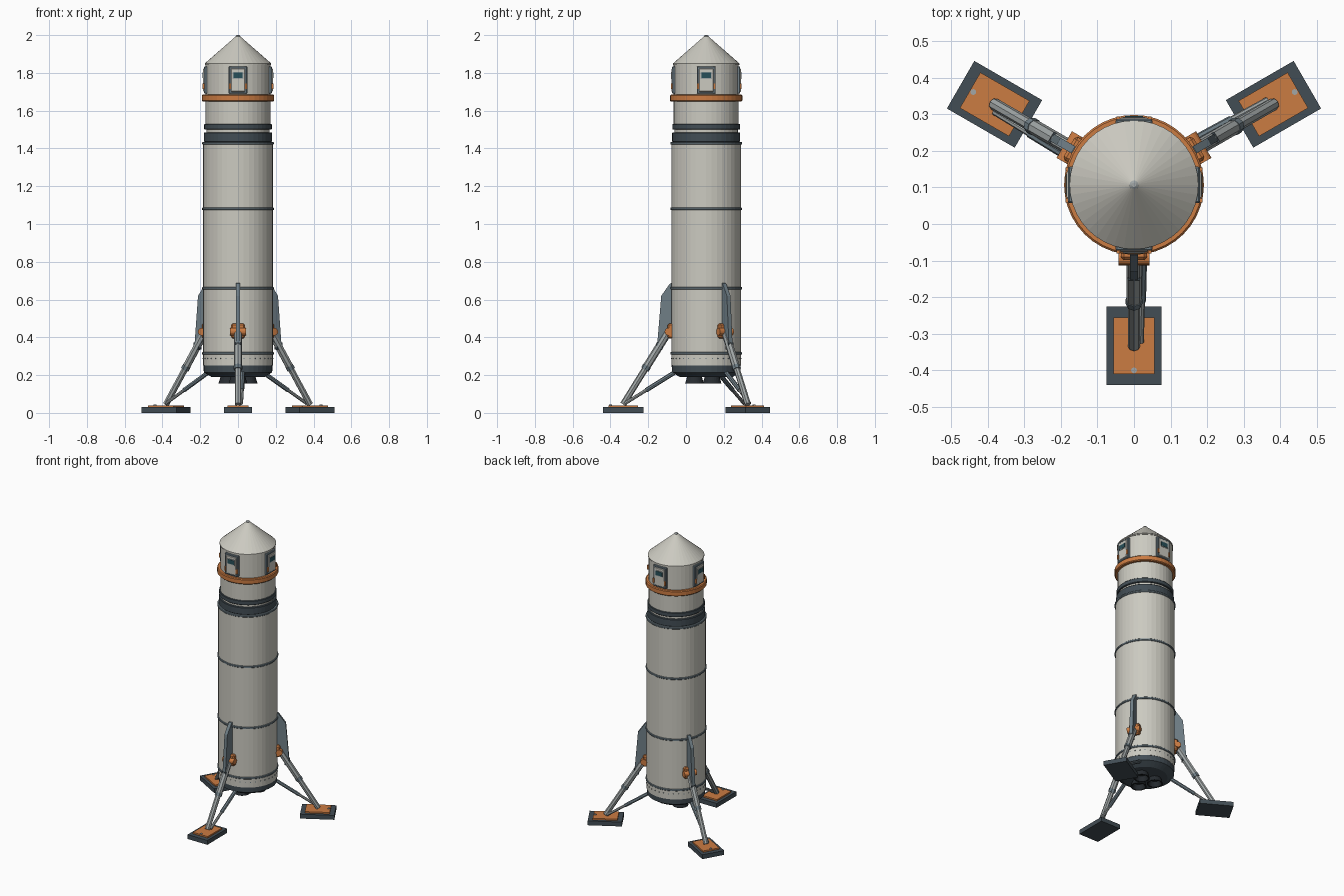
import bpy, bmesh, math
from mathutils import Vector, Matrix

if "Cube" in bpy.data.objects:
    bpy.data.objects.remove(bpy.data.objects["Cube"])

CY = 0.107          # hull axis sits behind the origin, because of the tripod stance
SEG = 40


def mat(name, c):
    m = bpy.data.materials.new(name)
    m.diffuse_color = (*c, 1)
    m.use_nodes = True
    m.node_tree.nodes["Principled BSDF"].inputs["Base Color"].default_value = m.diffuse_color
    return m


WHITE = mat("hull_white", (0.60, 0.59, 0.53))
DARK = mat("dark_slate", (0.055, 0.075, 0.09))
STEEL = mat("steel", (0.16, 0.21, 0.24))
LIGHT = mat("light_metal", (0.36, 0.39, 0.39))
ORANGE = mat("orange", (0.60, 0.20, 0.055))
BLACK = mat("engine_black", (0.02, 0.025, 0.03))
GLASS = mat("window_glass", (0.02, 0.08, 0.10))


def finish(name, bm, m, angle=0.0):
    """Local frame: x radial, y tangential, z up; turned about the hull axis."""
    bmesh.ops.recalc_face_normals(bm, faces=bm.faces)
    bm.transform(Matrix.Translation((0, CY, 0)) @ Matrix.Rotation(angle, 4, 'Z'))
    me = bpy.data.meshes.new(name)
    bm.to_mesh(me)
    bm.free()
    me.materials.append(m)
    ob = bpy.data.objects.new(name, me)
    bpy.context.collection.objects.link(ob)
    return ob


def lathe(name, prof, m, seg=SEG, off=(0, 0), angle=0.0):
    bm = bmesh.new()
    rings = []
    for r, z in prof:
        rings.append([bm.verts.new((off[0] + r * math.cos(2 * math.pi * i / seg),
                                    off[1] + r * math.sin(2 * math.pi * i / seg), z))
                      for i in range(seg)])
    for a, b in zip(rings, rings[1:]):
        for i in range(seg):
            j = (i + 1) % seg
            bm.faces.new((a[i], a[j], b[j], b[i]))
    bm.faces.new(rings[0])
    bm.faces.new(rings[-1])
    return finish(name, bm, m, angle)


def box(name, r0, r1, t0, t1, z0, z1, m, angle, bevel=0.0):
    bm = bmesh.new()
    bmesh.ops.create_cube(bm, size=1, matrix=Matrix.Translation(
        ((r0 + r1) / 2, (t0 + t1) / 2, (z0 + z1) / 2)) @ Matrix.Diagonal((r1 - r0, t1 - t0, z1 - z0, 1)))
    if bevel:
        bmesh.ops.bevel(bm, geom=bm.edges[:], offset=bevel, segments=1, affect='EDGES')
    return finish(name, bm, m, angle)


def rod(name, p, q, rad, m, angle, seg=8):
    p, q = Vector(p), Vector(q)
    d = q - p
    bm = bmesh.new()
    bmesh.ops.create_cone(bm, cap_ends=True, segments=seg, radius1=rad, radius2=rad, depth=d.length,
                          matrix=Matrix.Translation((p + q) / 2) @ d.to_track_quat('Z', 'Y').to_matrix().to_4x4())
    return finish(name, bm, m, angle)


def band(name, r, z0, z1, m, ch=0.003):
    return lathe(name, [(r - ch, z0), (r, z0 + ch), (r, z1 - ch), (r - ch, z1)], m)


# Hull sections
lathe("booster_hull", [(0.185, 0.25), (0.185, 1.43)], WHITE)
lathe("engine_skirt", [(0.14, 0.19), (0.181, 0.215), (0.183, 0.255)], DARK)
lathe("interstage_core", [(0.168, 1.42), (0.168, 1.54)], WHITE)
lathe("capsule_hull", [(0.172, 1.53), (0.172, 1.845)], WHITE)
lathe("nose_cone", [(0.176, 1.843), (0.176, 1.85), (0.012, 1.993)], WHITE)
lathe("nose_tip", [(0.012, 1.985), (0.012, 1.996), (0.006, 2.0)], LIGHT, 16)

# Bands around the hull
for i, z in enumerate((0.315, 0.66, 1.08, 1.428)):
    band(f"hull_ring_{i}", 0.19, z - 0.007, z + 0.007, STEEL)
band("interstage_lower_band", 0.18, 1.435, 1.485, DARK)
band("interstage_upper_band", 0.179, 1.50, 1.53, DARK)
band("orange_collar", 0.191, 1.648, 1.685, ORANGE, 0.005)

# Rivet row above the skirt
bm = bmesh.new()
for i in range(36):
    a = 2 * math.pi * i / 36
    bmesh.ops.create_cube(bm, size=0.005, matrix=Matrix.Rotation(a, 4, 'Z') @ Matrix.Translation((0.185, 0, 0.287)))
finish("rivet_row", bm, STEEL)

# Four hatches on the capsule
for i in range(4):
    a = i * math.pi / 2
    box(f"hatch_frame_{i}", 0.155, 0.180, -0.05, 0.05, 1.69, 1.835, STEEL, a, 0.004)
    box(f"hatch_door_{i}", 0.165, 0.184, -0.038, 0.038, 1.70, 1.823, WHITE, a, 0.003)
    box(f"hatch_window_frame_{i}", 0.17, 0.186, -0.030, 0.030, 1.768, 1.806, LIGHT, a)
    box(f"hatch_window_{i}", 0.17, 0.1875, -0.025, 0.025, 1.773, 1.801, GLASS, a)
    for s in (-1, 1):
        box(f"hatch_hinge_{i}_{s}", 0.165, 0.187, s * 0.043 - 0.005, s * 0.043 + 0.005, 1.715, 1.745, ORANGE, a)

# Three legs, each with its engine bell
for i in range(3):
    a = math.radians(-90 + 120 * i)

    # Fin plate
    bm = bmesh.new()
    f = bm.faces.new([bm.verts.new((r, -0.011, z)) for r, z in
                      ((0.175, 0.69), (0.192, 0.685), (0.238, 0.62), (0.26, 0.355), (0.24, 0.345), (0.175, 0.42))])
    ext = bmesh.ops.extrude_face_region(bm, geom=[f])
    bmesh.ops.translate(bm, vec=(0, 0.022, 0), verts=[v for v in ext["geom"] if isinstance(v, bmesh.types.BMVert)])
    finish(f"leg_fin_{i}", bm, STEEL, a)

    # Hinge block and pin
    box(f"leg_hinge_block_{i}", 0.17, 0.205, -0.036, 0.036, 0.395, 0.472, ORANGE, a, 0.008)
    rod(f"leg_hinge_pin_{i}", (0.20, -0.042, 0.43), (0.20, 0.042, 0.43), 0.02, ORANGE, a, 16)

    # Main leg with sleeve and clamp
    top, foot = Vector((0.20, 0, 0.43)), Vector((0.44, 0, 0.045))
    rod(f"main_leg_{i}", top, foot, 0.017, LIGHT, a)
    rod(f"leg_sleeve_{i}", top, top.lerp(foot, 0.5), 0.021, LIGHT, a)
    rod(f"leg_sleeve_collar_{i}", top.lerp(foot, 0.47), top.lerp(foot, 0.52), 0.023, STEEL, a)
    box(f"leg_clamp_{i}", 0.232, 0.262, -0.016, 0.016, 0.335, 0.372, DARK, a)

    # Side brace
    s0, s1 = Vector((0.15, 0.025, 0.225)), Vector((0.43, 0.018, 0.05))
    rod(f"brace_{i}", s0, s1, 0.009, LIGHT, a)
    rod(f"brace_sleeve_{i}", s0, s0.lerp(s1, 0.6), 0.012, STEEL, a)

    # Foot pad
    box(f"foot_pad_{i}", 0.333, 0.547, -0.075, 0.075, 0.0, 0.03, DARK, a)
    box(f"foot_plate_{i}", 0.362, 0.517, -0.056, 0.056, 0.028, 0.04, ORANGE, a)
    rod(f"foot_bolt_{i}", (0.507, 0, 0.035), (0.507, 0, 0.044), 0.008, LIGHT, a, 12)

    # Open engine bell
    lathe(f"engine_bell_{i}", [(0.036, 0.2), (0.05, 0.155), (0.042, 0.155), (0.028, 0.187)],
          BLACK, 24, (0.062, 0), a)
